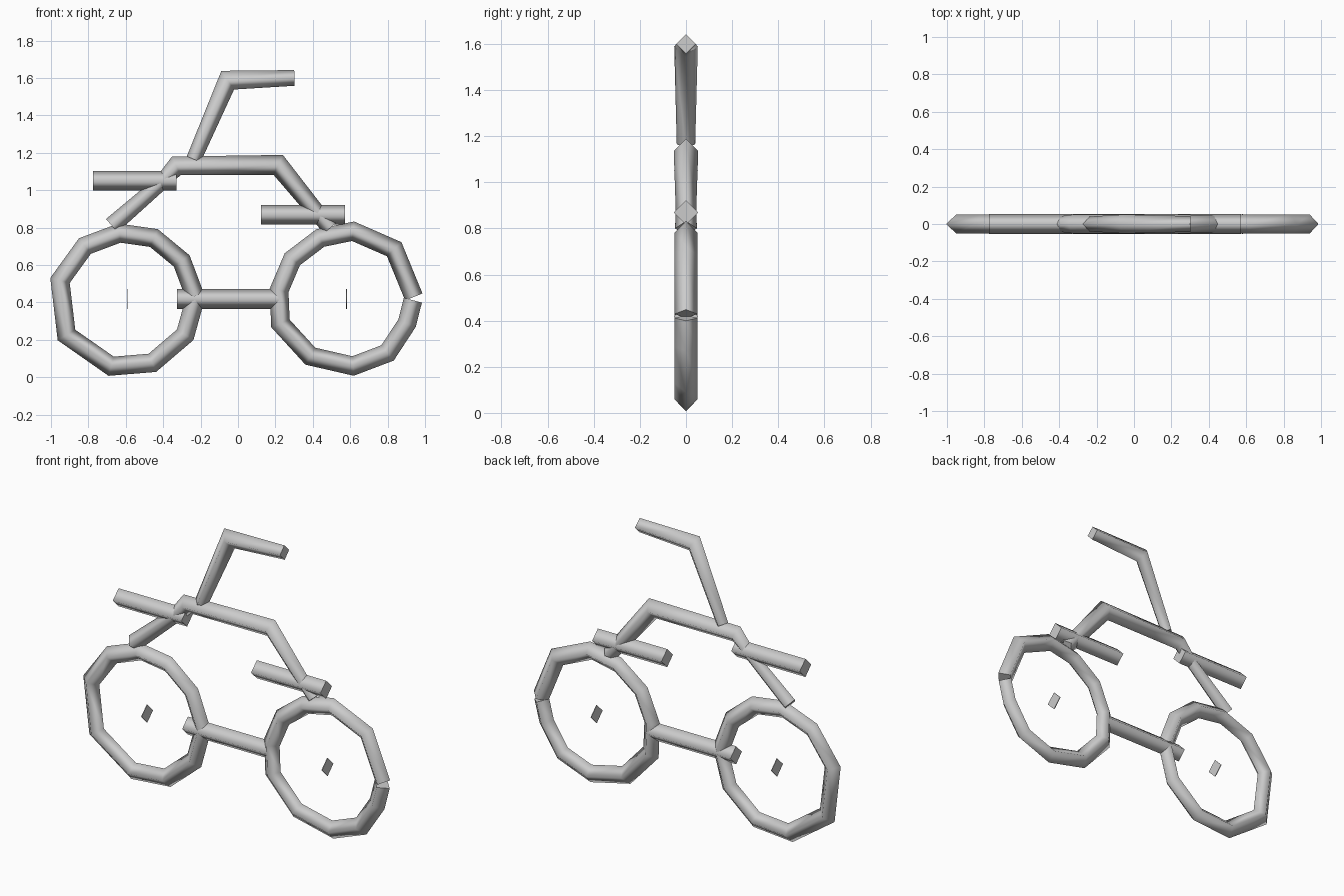
import bpy, bmesh
from mathutils import Vector

if "Cube" in bpy.data.objects:
    bpy.data.objects.remove(bpy.data.objects["Cube"])

grey = bpy.data.materials.new("light_grey")
grey.diffuse_color = (0.6, 0.6, 0.6, 1)
grey.use_nodes = True
grey.node_tree.nodes["Principled BSDF"].inputs["Base Color"].default_value = grey.diffuse_color
R = 0.053


def tube(name, pts, radii=None):
    """Four-sided diamond tube swept along a path of (x, z) points, smooth sides and flat caps."""
    p = [Vector((x, 0, z)) for x, z in pts]
    n = len(p)
    bm = bmesh.new()
    rings = []
    for i, c in enumerate(p):
        d_in = (p[i] - p[max(i - 1, 0)]).normalized()
        d_out = (p[min(i + 1, n - 1)] - p[i]).normalized()
        t = (d_in + d_out).normalized()
        side = Vector((-t.z, 0, t.x))
        r = radii[i] if radii else R
        mitre = r / max(0.7, t.dot(d_out if i < n - 1 else d_in))
        offsets = (side * mitre, Vector((0, r, 0)), -side * mitre, Vector((0, -r, 0)))
        rings.append([bm.verts.new(c + o) for o in offsets])
    for a, b in zip(rings, rings[1:]):
        for k in range(4):
            f = bm.faces.new((a[k], a[(k + 1) % 4], b[(k + 1) % 4], b[k]))
            f.smooth = True
    bm.faces.new(rings[0])
    bm.faces.new(rings[-1][::-1])
    bmesh.ops.recalc_face_normals(bm, faces=bm.faces)
    # split the end rims so the caps stay crisp
    for e in bm.edges:
        if any(not f.smooth for f in e.link_faces):
            e.smooth = False
    me = bpy.data.meshes.new(name)
    bm.to_mesh(me)
    bm.free()
    me.materials.append(grey)
    ob = bpy.data.objects.new(name, me)
    bpy.context.collection.objects.link(ob)
    return ob


def wheel(name, centre, outline):
    """Open hoop whose centre line lies just inside the outer corner points."""
    c = Vector(centre)
    path = []
    for q in outline:
        v = Vector(q) - c
        path.append(c + v.normalized() * (v.length - 0.05))
    tube(name, path, [0.05] * len(path))


# wheels
wheel("rear_wheel", (-0.59, 0.42),
      [(-0.18, 0.435), (-0.26, 0.65), (-0.43, 0.79), (-0.64, 0.82), (-0.85, 0.74), (-1.0, 0.53),
       (-0.96, 0.20), (-0.69, 0.01), (-0.44, 0.03), (-0.24, 0.20), (-0.18, 0.415)])
wheel("front_wheel", (0.58, 0.42),
      [(0.99, 0.43), (0.87, 0.72), (0.62, 0.83), (0.42, 0.79), (0.25, 0.66), (0.17, 0.47),
       (0.18, 0.27), (0.36, 0.07), (0.62, 0.01), (0.83, 0.09), (0.95, 0.27), (0.985, 0.41)])

# thin diamond hubs
for name, x in (("rear_hub", -0.59), ("front_hub", 0.58)):
    tube(name, [(x - 0.002, 0.418), (x + 0.002, 0.418)])

# straight bars
tube("lower_bar", [(-0.325, 0.418), (0.22, 0.418)])
tube("rear_bar", [(-0.775, 1.05), (-0.33, 1.05)])
tube("front_bar", [(0.122, 0.868), (0.572, 0.868)])

# bent frame
tube("frame", [(-0.675, 0.81), (-0.41, 1.04), (-0.33, 1.13), (0.215, 1.135), (0.41, 0.895), (0.495, 0.80)],
     [0.047, 0.04, 0.05, R, 0.045, 0.047])

# handlebar with its post
tube("handlebar", [(-0.237, 1.165), (-0.055, 1.588), (0.302, 1.6)], [0.04, 0.051, 0.042])
